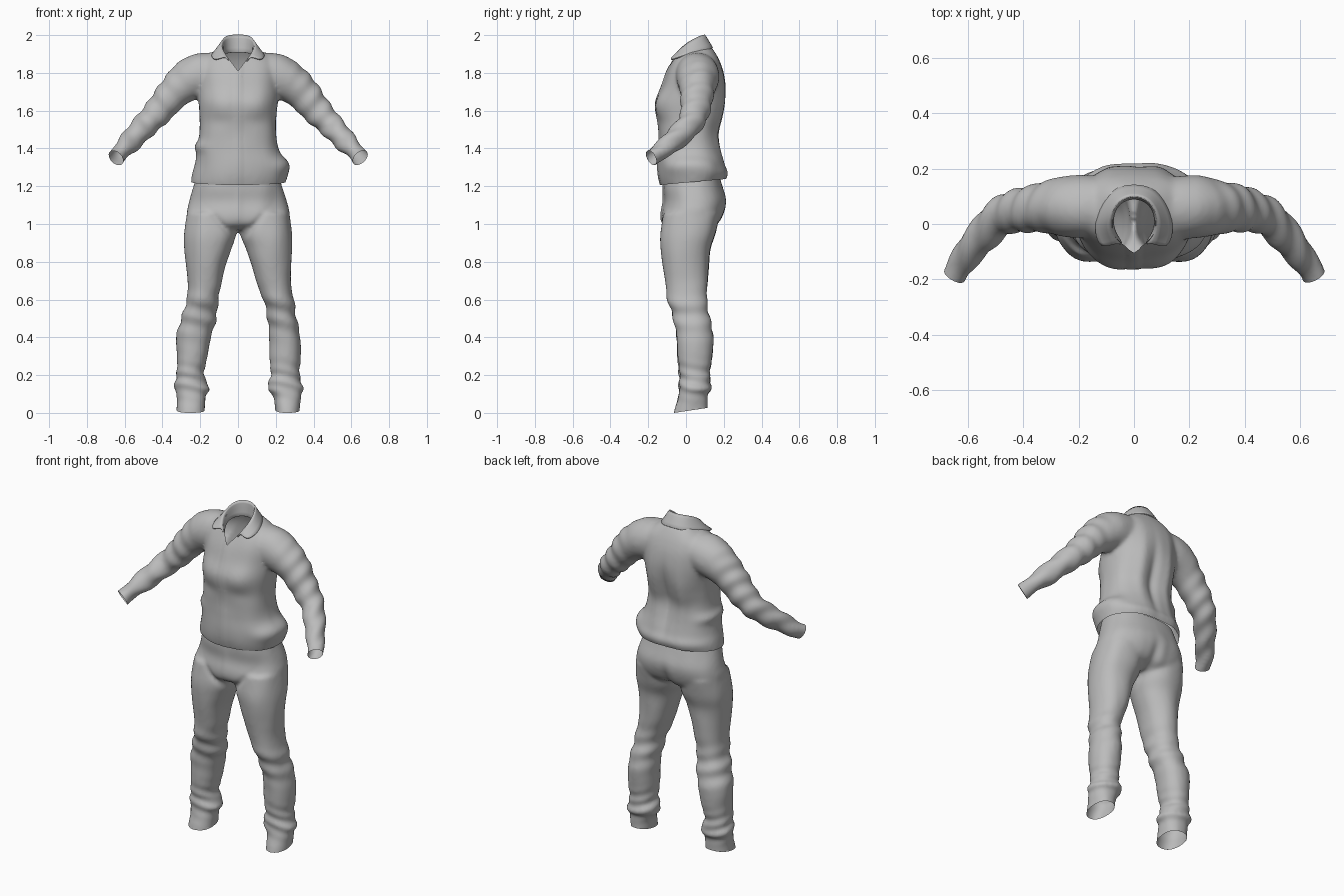
import bpy
import bmesh
import math
from mathutils import Vector, noise

if "Cube" in bpy.data.objects:
    bpy.data.objects.remove(bpy.data.objects["Cube"], do_unlink=True)

cloth = bpy.data.materials.new("grey cloth")
cloth.use_nodes = True
GREY = (0.5, 0.5, 0.5, 1)
cloth.diffuse_color = GREY
cloth.node_tree.nodes["Principled BSDF"].inputs["Base Color"].default_value = GREY


def refine(rows, steps=5):
    """Smoothly interpolate extra rows between the given ones."""
    out = []
    for i in range(len(rows) - 1):
        a, b = rows[max(i - 1, 0)], rows[i]
        c, d = rows[i + 1], rows[min(i + 2, len(rows) - 1)]
        for s in range(steps):
            t = s / steps
            out.append([q + 0.5 * t * (r - p + t * (2 * p - 5 * q + 4 * r - w
                        + t * (3 * (q - r) + w - p)))
                        for p, q, r, w in zip(a, b, c, d)])
    return out + [list(rows[-1])]


def skin(bm, rings):
    """Closed tube through a list of point rings."""
    loops = [[bm.verts.new(p) for p in ring] for ring in rings]
    n = len(loops[0])
    for a, b in zip(loops, loops[1:]):
        for i in range(n):
            j = (i + 1) % n
            bm.faces.new((a[i], a[j], b[j], b[i]))
    bm.faces.new(loops[0])
    bm.faces.new(loops[-1])


def body_tube(bm, rows, power=2.3, n=40):
    """Level cross-sections: height, x range, y range."""
    def curve(v):
        return math.copysign(abs(v) ** (2 / power), v)
    rings = []
    for z, x0, x1, y0, y1 in refine(rows):
        ring = []
        for k in range(n):
            a = math.tau * k / n
            ring.append(((x0 + x1) / 2 + (x1 - x0) / 2 * curve(math.cos(a)),
                         (y0 + y1) / 2 + (y1 - y0) / 2 * curve(math.sin(a)), z))
        rings.append(ring)
    skin(bm, rings)


def limb_tube(bm, rows, side, n=24):
    """Round cross-sections square to a path: x, y, z, radius."""
    rows = refine(rows)
    pts = [Vector((side * r[0], r[1], r[2])) for r in rows]
    rings = []
    for i, p in enumerate(pts):
        t = (pts[min(i + 1, len(pts) - 1)] - pts[max(i - 1, 0)]).normalized()
        u = t.cross(Vector((0, 0, 1))).normalized()
        v = t.cross(u)
        rings.append([p + rows[i][3] * (u * math.cos(math.tau * k / n) + v * math.sin(math.tau * k / n))
                      for k in range(n)])
    skin(bm, rings)


def bump(v, centre, width):
    return math.exp(-((v - centre) / width) ** 2)


def cut(bm, planes, inside):
    """Slice along planes, then remove the faces in the given region."""
    for co, no in planes:
        bmesh.ops.bisect_plane(bm, geom=bm.verts[:] + bm.edges[:] + bm.faces[:],
                               plane_co=co, plane_no=no)
    gone = [f for f in bm.faces if inside(f.calc_center_median())]
    bmesh.ops.delete(bm, geom=gone, context='FACES')


def cut_end(bm, co, no, reach):
    co, no = Vector(co), Vector(no)
    cut(bm, [(co, no)], lambda c: (c - co).dot(no) > 0 and (c - co).length < reach)


def garment(name, bm, folds):
    """Fuse the tubes into one surface and press folds into it."""
    bmesh.ops.recalc_face_normals(bm, faces=bm.faces)
    mesh = bpy.data.meshes.new(name)
    bm.to_mesh(mesh)
    bm.free()
    obj = bpy.data.objects.new(name, mesh)
    bpy.context.collection.objects.link(obj)
    fuse = obj.modifiers.new("fuse", 'REMESH')
    fuse.mode = 'VOXEL'
    fuse.voxel_size = 0.011
    soften = obj.modifiers.new("soften", 'SMOOTH')
    soften.iterations = 8
    bpy.context.view_layer.update()
    graph = bpy.context.evaluated_depsgraph_get()
    obj.data = bpy.data.meshes.new_from_object(obj.evaluated_get(graph))
    obj.modifiers.clear()
    bm = bmesh.new()
    bm.from_mesh(obj.data)
    bm.normal_update()
    moves = [(v, v.normal * folds(v.co, v.normal)) for v in bm.verts]
    for v, m in moves:
        v.co += m
    return obj, bm


def finish(obj, bm):
    bm.to_mesh(obj.data)
    bm.free()
    obj.data.materials.clear()
    obj.data.materials.append(cloth)
    obj.data.polygons.foreach_set("use_smooth", [True] * len(obj.data.polygons))


# Shirt: torso and sleeves
TORSO = [(1.17, -.225, .225, -.12, .175), (1.21, -.245, .245, -.135, .20),
         (1.26, -.24, .255, -.145, .215), (1.32, -.225, .245, -.148, .205),
         (1.40, -.215, .215, -.145, .185), (1.48, -.205, .205, -.145, .172),
         (1.56, -.205, .205, -.155, .188), (1.64, -.21, .21, -.158, .205),
         (1.72, -.215, .215, -.13, .21), (1.80, -.215, .215, -.105, .20),
         (1.86, -.20, .20, -.075, .18), (1.90, -.15, .15, -.05, .16),
         (1.93, -.10, .10, -.02, .14), (1.95, -.07, .07, 0, .12)]
ARM = [(.13, .06, 1.80, .11), (.23, .062, 1.775, .115), (.33, .06, 1.705, .092),
       (.41, .05, 1.61, .079), (.48, .025, 1.535, .07), (.545, -.04, 1.465, .062),
       (.60, -.11, 1.405, .053), (.635, -.165, 1.365, .045), (.665, -.215, 1.33, .044)]


def shirt_folds(p, n):
    x, y, z = p
    ax = abs(x)
    d = 0.006 * noise.noise(Vector((x * 9, y * 9, z * 5)))
    if ax > .27:  # sleeve creases
        d += .004 * math.sin(48 * (ax - z) + 14 * y) * min(1, (ax - .27) * 8)
    elif n.y > .2:  # spine furrow and long back folds
        d += -.018 * bump(x, .01, .03) * bump(z, 1.5, .2)
        d += .012 * bump(ax, .09, .035) * bump(z, 1.55, .22)
    elif n.y < -.2:  # chest and button band
        d += .01 * bump(ax, .1, .07) * bump(z, 1.64, .07)
        d += .003 * (ax < .018) - .006 * bump(z, 1.54, .04) * bump(ax, .1, .08)
    # cloth bunched over the waist
    d += .022 * bump(x, .25, .06) * bump(z, 1.31, .045) + .015 * bump(x, -.22, .05) * bump(z, 1.41, .03)
    d += .008 * bump(z, 1.27, .03) * (ax < .3) * max(0, n.y)
    return d


bm = bmesh.new()
body_tube(bm, TORSO)
for side in (1, -1):
    limb_tube(bm, ARM, side)
shirt, bm = garment("shirt", bm, shirt_folds)
cut_end(bm, (0, .03, 1.222), (0, .09, -1), 2)
for side in (1, -1):
    cut_end(bm, (side * .647, -.185, 1.352), (side * .5, -.75, -.5), .12)
# Open neck with a V at the front
neck_planes = [((0, .1, 0), (0, 1, 0))]
for side in (1, -1):
    neck_planes += [((0, 0, 1.81), (side, 0, -.75)), ((side * .078, 0, 0), (1, 0, 0))]
cut(bm, neck_planes, lambda c: c.y < .1 and abs(c.x) < min(.078, (c.z - 1.81) * .75))
finish(shirt, bm)

# Trousers: hips and two legs (height, left inner/outer, right inner/outer, y range)
HIPS = [(1.31, -.20, .20, -.12, .16), (1.2, -.235, .235, -.127, .193),
        (1.12, -.258, .258, -.118, .214), (1.05, -.272, .272, -.132, .20),
        (1.0, -.25, .25, -.125, .165), (.97, -.15, .15, -.08, .10)]
LEGS = [(1.06, .02, .27, .02, .27, -.12, .18), (.95, .008, .285, .008, .285, -.135, .155),
        (.87, .04, .285, .035, .283, -.132, .128), (.78, .07, .28, .065, .275, -.123, .12),
        (.68, .10, .28, .085, .265, -.108, .114), (.60, .13, .295, .105, .27, -.10, .11),
        (.50, .155, .31, .115, .30, -.068, .125), (.40, .165, .328, .14, .328, -.05, .145),
        (.30, .165, .33, .16, .325, -.045, .14), (.20, .175, .325, .18, .328, -.035, .125),
        (.13, .155, .35, .145, .34, -.04, .135), (.095, .185, .338, .165, .325, -.04, .118),
        (0, .20, .325, .175, .325, -.066, .115), (-.04, .20, .325, .175, .325, -.066, .115)]


def trouser_folds(p, n):
    x, y, z = p
    ax = abs(x)
    d = .006 * noise.noise(Vector((x * 10, y * 10, z * 5 + 3)))
    if n.y > 0:  # seat seam
        d -= .014 * bump(x, 0, .03) * bump(z, 1.03, .08)
    else:  # fly and crotch creases
        d += .004 * bump(x, 0, .02) * bump(z, 1.1, .08)
        d -= .008 * bump(ax - (z - .95) * .8, .05, .02) * bump(z, 1.0, .06)
    # knee and ankle creases
    d += .005 * math.sin(60 * z + 16 * x) * bump(z, .52, .1)
    d += .004 * math.sin(95 * z + 22 * x + 18 * y) * bump(z, .17, .08)
    return d


bm = bmesh.new()
body_tube(bm, HIPS)
body_tube(bm, [(z, a, b, y0, y1) for z, a, b, c, d, y0, y1 in LEGS], 2.2)
body_tube(bm, [(z, -d, -c, y0, y1) for z, a, b, c, d, y0, y1 in LEGS], 2.2)
trousers, bm = garment("trousers", bm, trouser_folds)
cut_end(bm, (0, 0, 1.265), (0, 0, 1), 1)
for side in (1, -1):
    cut_end(bm, (side * .255, .03, .014), (0, .15, -1), .15)
finish(trousers, bm)

# Collar: inner stand, top fold and outer fall, from centre back to the tip
STAND = [(0, .10, 1.91), (.06, .075, 1.905), (.08, .02, 1.895), (.072, -.03, 1.87), (.035, -.078, 1.848)]
FOLD = [(0, .105, 2.005), (.058, .085, 2.003), (.085, .03, 1.978), (.09, -.02, 1.94), (.065, -.068, 1.89)]
FALL = [(0, .145, 1.935), (.08, .13, 1.925), (.128, .05, 1.912), (.145, -.02, 1.888), (.122, -.092, 1.862)]
bm = bmesh.new()
grid = []
for row in (STAND, FOLD, FALL):
    whole = [(-x, y, z) for x, y, z in row[:0:-1]] + row
    grid.append([bm.verts.new(p) for p in whole])
for a, b in zip(grid, grid[1:]):
    for i in range(len(a) - 1):
        bm.faces.new((a[i], b[i], b[i + 1], a[i + 1]))
crease = bm.edges.layers.float.new("crease_edge")
for e in bm.edges:
    if e.is_boundary:
        e[crease] = .6
    elif all(v in grid[1] for v in e.verts):
        e[crease] = .5
bmesh.ops.recalc_face_normals(bm, faces=bm.faces)
collar = bpy.data.objects.new("collar", bpy.data.meshes.new("collar"))
bpy.context.collection.objects.link(collar)
finish(collar, bm)
thick = collar.modifiers.new("thickness", 'SOLIDIFY')
thick.thickness = .008
thick.offset = 0
rounding = collar.modifiers.new("rounding", 'SUBSURF')
rounding.levels = rounding.render_levels = 2
